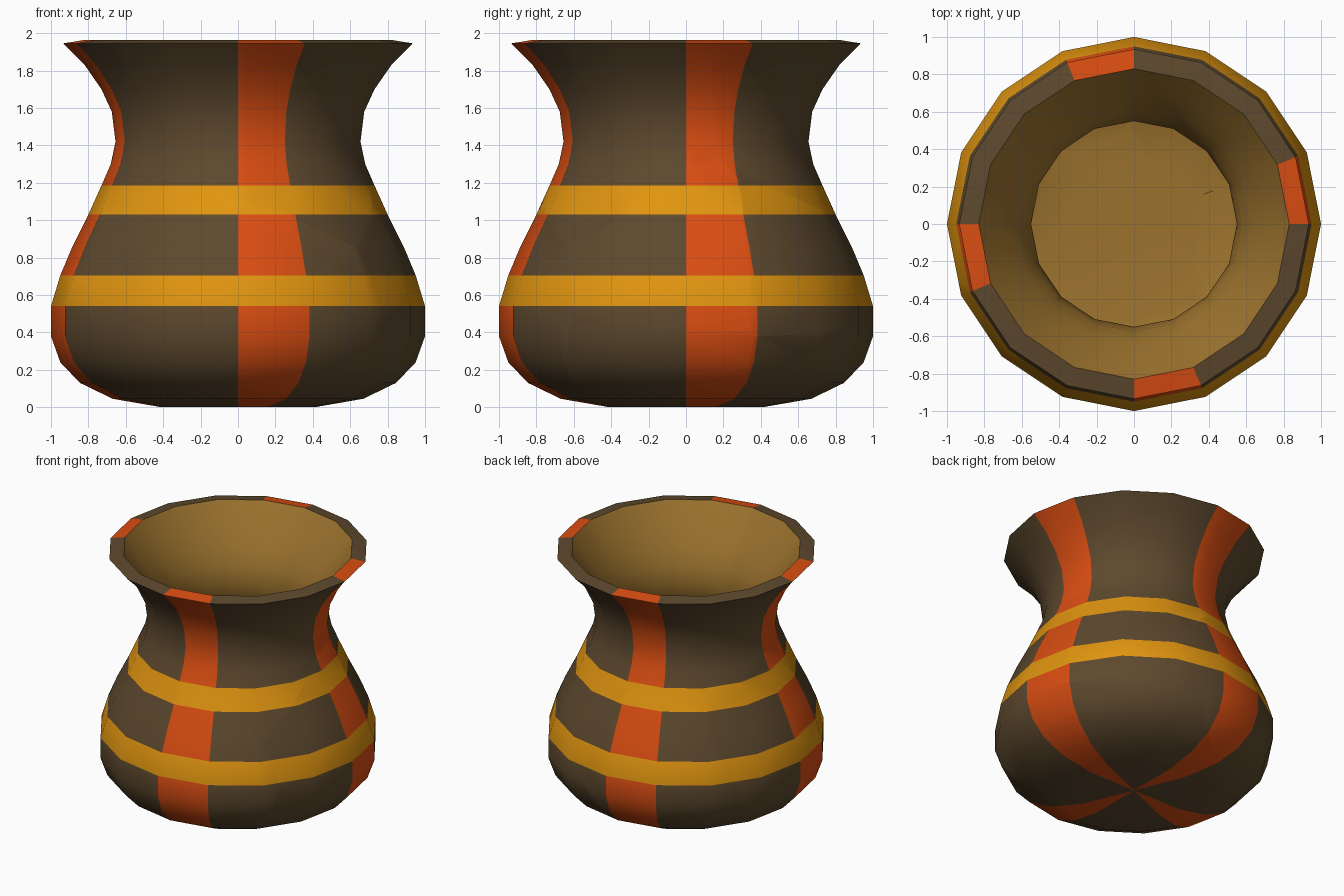
import bpy, bmesh, math
from mathutils import Vector

if "Cube" in bpy.data.objects:
    bpy.data.objects.remove(bpy.data.objects["Cube"])

SIDES = 16
# outer profile from the base up, then inner profile from the rim down (radius, z)
OUTER = [(0.41, 0), (0.67, 0.045), (0.845, 0.13), (0.95, 0.24), (1.0, 0.38),
         (1.0, 0.54), (0.95, 0.705), (0.885, 0.86), (0.80, 1.03), (0.73, 1.185),
         (0.68, 1.3), (0.655, 1.42), (0.675, 1.58), (0.73, 1.70), (0.82, 1.83), (0.935, 1.945)]
INNER = [(0.83, 1.962), (0.72, 1.81), (0.635, 1.68), (0.575, 1.56), (0.55, 1.42),
         (0.575, 1.31), (0.63, 1.18), (0.70, 1.03), (0.84, 0.72), (0.89, 0.55),
         (0.88, 0.40), (0.83, 0.28), (0.74, 0.19), (0.58, 0.12), (0.35, 0.10)]
BANDS = (5, 8)      # profile rows painted yellow

# one seed for each broken shard
SEEDS = [Vector(p) for p in (
    (0.50, -0.45, 1.40), (-0.45, -0.55, 1.35), (0.20, -0.85, 0.50), (-0.62, -0.70, 0.45),
    (0.90, -0.05, 0.80), (0.85, -0.10, 0.10), (0.65, 0.65, 0.75), (0.60, 0.65, 0.05),
    (0.45, 0.75, 1.50), (-0.35, 0.85, 0.60), (-0.90, 0.10, 0.85), (-0.60, 0.45, 1.55),
    (-0.05, -0.10, -0.25))]


def material(name, rgb):
    m = bpy.data.materials.new(name)
    m.diffuse_color = (*rgb, 1)
    m.use_nodes = True
    m.node_tree.nodes["Principled BSDF"].inputs["Base Color"].default_value = m.diffuse_color
    return m


MATS = [material("brown_clay", (0.11, 0.066, 0.027)), material("orange_paint", (0.70, 0.075, 0.006)),
        material("yellow_paint", (0.75, 0.30, 0.005)), material("inner_clay", (0.33, 0.17, 0.027))]


def lathe_pot():
    bm = bmesh.new()
    profile = OUTER + INNER
    rings = [[bm.verts.new((r * math.cos(a), r * math.sin(a), z))
              for a in (math.tau * i / SIDES for i in range(SIDES))] for r, z in profile]
    base = bm.verts.new((0, 0, 0))
    floor = bm.verts.new((0, 0, 0.10))

    def paint(row, i):
        if row in BANDS:
            return 2
        if row >= len(OUTER):
            return 3
        return 1 if i % 4 == 0 else 0

    for i in range(SIDES):
        j = (i + 1) % SIDES
        bm.faces.new((base, rings[0][j], rings[0][i])).material_index = paint(-1, i)
        bm.faces.new((floor, rings[-1][i], rings[-1][j])).material_index = 3
        for row in range(len(rings) - 1):
            lo, hi = rings[row], rings[row + 1]
            bm.faces.new((lo[i], lo[j], hi[j], hi[i])).material_index = paint(row, i)
    return bm


# break the pot into shards with planes halfway between neighbouring seeds
pot = lathe_pot()
for n, seed in enumerate(SEEDS):
    bm = pot.copy()
    for other in SEEDS:
        if other is seed or not bm.faces:
            continue
        cut = bmesh.ops.bisect_plane(
            bm, geom=bm.verts[:] + bm.edges[:] + bm.faces[:], dist=1e-5,
            plane_co=(seed + other) / 2, plane_no=other - seed, clear_outer=True)
        edges = [e for e in cut["geom_cut"] if isinstance(e, bmesh.types.BMEdge) and e.is_boundary]
        if edges:
            fill = bmesh.ops.triangle_fill(bm, use_beauty=True, edges=edges,
                                           normal=(other - seed).normalized())
            for f in fill["geom"]:
                if isinstance(f, bmesh.types.BMFace):
                    f.material_index = 3
    if not bm.faces:
        bm.free()
        continue
    mesh = bpy.data.meshes.new(f"pot_shard_{n + 1:02d}")
    bm.to_mesh(mesh)
    bm.free()
    for m in MATS:
        mesh.materials.append(m)
    shard = bpy.data.objects.new(mesh.name, mesh)
    bpy.context.collection.objects.link(shard)
    shard.select_set(True)
    bpy.context.view_layer.objects.active = shard
pot.free()
bpy.ops.object.shade_smooth_by_angle(angle=math.radians(35))
